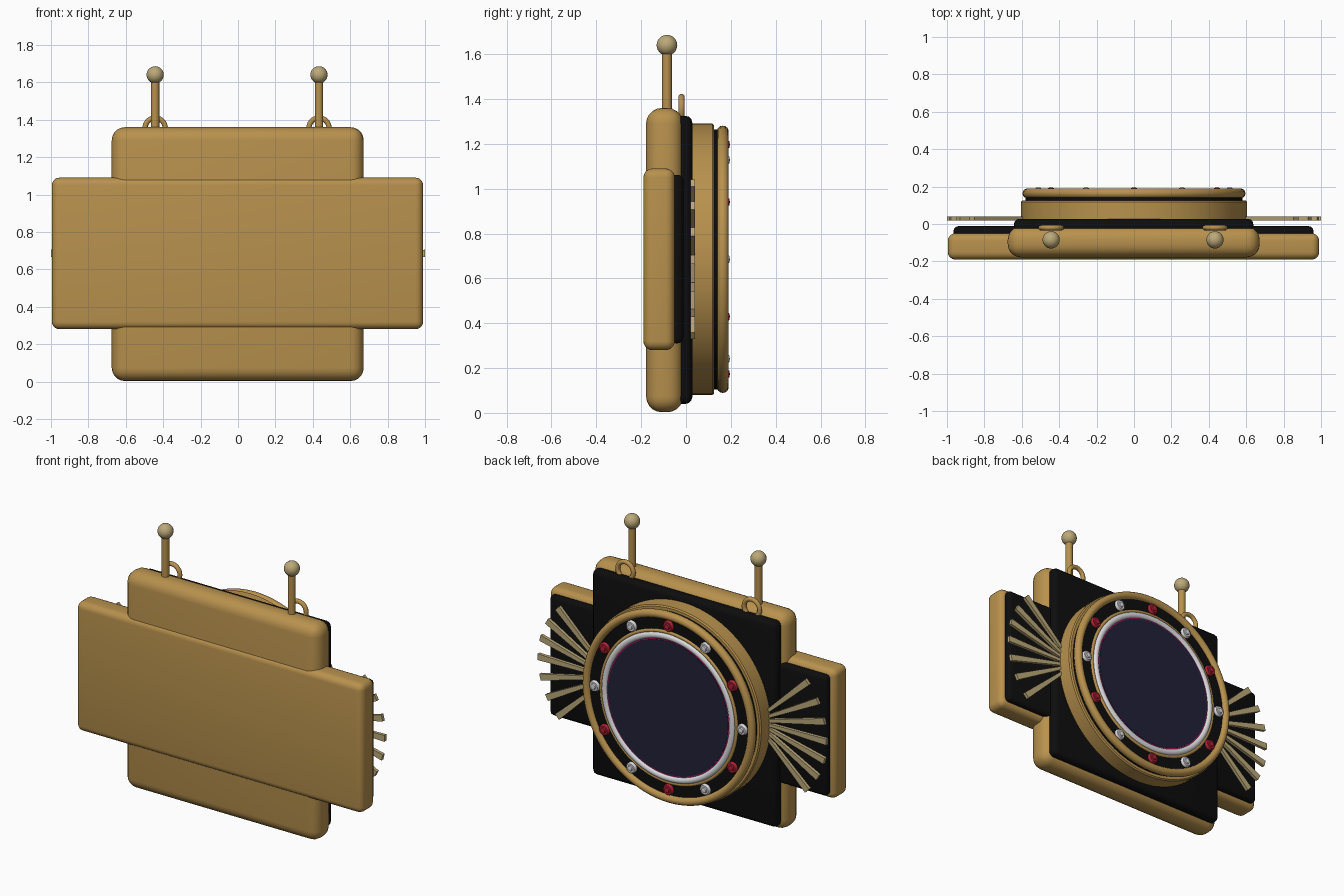
import bpy, bmesh, math
from mathutils import Matrix, Vector

if "Cube" in bpy.data.objects:
    bpy.data.objects.remove(bpy.data.objects["Cube"])

CZ = 0.685  # height of the dial centre


def mat(name, r, g, b):
    m = bpy.data.materials.new(name)
    m.diffuse_color = (r, g, b, 1)
    m.use_nodes = True
    m.node_tree.nodes["Principled BSDF"].inputs["Base Color"].default_value = m.diffuse_color
    return m


GOLD = mat("gold", 0.48, 0.285, 0.075)
PALE = mat("pale_gold", 0.50, 0.395, 0.19)
BLACK = mat("black", 0.004, 0.004, 0.004)
NAVY = mat("dark_navy", 0.015, 0.015, 0.04)
WHITE = mat("silver_white", 0.72, 0.72, 0.75)
RED = mat("red", 0.45, 0.015, 0.035)
PINK = mat("magenta", 0.45, 0.01, 0.14)


def finish(bm, name, material, smooth=True):
    bmesh.ops.recalc_face_normals(bm, faces=bm.faces)
    me = bpy.data.meshes.new(name)
    bm.to_mesh(me)
    bm.free()
    me.materials.append(material)
    ob = bpy.data.objects.new(name, me)
    bpy.context.collection.objects.link(ob)
    if smooth:
        bpy.ops.object.select_all(action='DESELECT')
        ob.select_set(True)
        bpy.context.view_layer.objects.active = ob
        bpy.ops.object.shade_smooth_by_angle(angle=math.radians(40))
    return ob


def slab(name, lo, hi, bevel, material, segments=5):
    """Rounded box between two corners."""
    bm = bmesh.new()
    size = [b - a for a, b in zip(lo, hi)]
    mid = [(a + b) / 2 for a, b in zip(lo, hi)]
    bmesh.ops.create_cube(bm, size=1, matrix=Matrix.Translation(mid) @ Matrix.Diagonal((*size, 1)))
    bmesh.ops.bevel(bm, geom=bm.edges[:], offset=bevel, segments=segments, profile=0.5, affect='EDGES')
    return finish(bm, name, material)


def lathe(name, profile, material, centre=(0, 0, CZ), steps=96, closed=True):
    """Revolve (radius, y) points around the y axis."""
    bm = bmesh.new()
    vs = [bm.verts.new((r, y, 0)) for r, y in profile]
    for a, b in zip(vs, vs[1:]):
        bm.edges.new((a, b))
    if closed:
        bm.edges.new((vs[-1], vs[0]))
    bmesh.ops.spin(bm, geom=bm.verts[:] + bm.edges[:], cent=(0, 0, 0), axis=(0, 1, 0),
                   angle=math.tau, steps=steps, use_duplicate=False)
    bmesh.ops.remove_doubles(bm, verts=bm.verts, dist=1e-5)
    bmesh.ops.translate(bm, verts=bm.verts, vec=centre)
    return finish(bm, name, material)


def oval(r, y, dr, dy, n=14):
    return [(r + dr * math.cos(math.tau * i / n), y + dy * math.sin(math.tau * i / n)) for i in range(n)]


# Body slabs and their black backing plates
slab("wide_body", (-0.995, -0.19, 0.28), (0.99, -0.05, 1.09), 0.04, GOLD)
slab("main_body", (-0.675, -0.178, 0.003), (0.672, -0.013, 1.36), 0.07, GOLD)
slab("wide_black_plate", (-0.965, -0.07, 0.31), (0.96, -0.012, 1.062), 0.025, BLACK, 3)
slab("main_black_plate", (-0.642, -0.05, 0.04), (0.638, 0.028, 1.325), 0.03, BLACK, 3)

# Drum and rim of the dial
lathe("drum", [(0, 0.01), (0.605, 0.01), (0.605, 0.118), (0.598, 0.126), (0, 0.126)], GOLD, closed=False)
lathe("drum_gap", [(0, 0.12), (0.58, 0.12), (0.58, 0.15), (0, 0.15)], BLACK, closed=False)
lathe("rim", oval(0.571, 0.164, 0.025, 0.026), GOLD)

# Dial face, glass and its rings
lathe("dial_face", [(0, 0.14), (0.565, 0.14), (0.565, 0.168), (0, 0.168)], BLACK, closed=False)
lathe("inner_gold_ring", oval(0.468, 0.168, 0.011, 0.01, 10), GOLD)
lathe("silver_ring", oval(0.442, 0.17, 0.02, 0.018), WHITE)
lathe("magenta_ring", [(0.40, 0.165), (0.425, 0.165), (0.425, 0.176), (0.40, 0.176)], PINK)
lathe("glass", [(0, 0.16), (0.417, 0.16), (0.417, 0.178), (0, 0.178)], NAVY, closed=False)

# Twelve gems alternating white and red
for i in range(12):
    a = math.tau * i / 12
    c = (0.512 * math.cos(a), 0, CZ + 0.512 * math.sin(a))
    lathe(f"gem_{i + 1}", [(0, 0.16), (0.034, 0.16), (0.034, 0.178), (0.028, 0.186), (0.018, 0.186),
                           (0.015, 0.193), (0, 0.196)], RED if i % 2 else WHITE, c, 20, False)

# Fans of flat rays on both sides
for side, label in ((-1, "left"), (1, "right")):
    bm = bmesh.new()
    for k in range(-3, 4):
        a = math.radians(14.3 * k)
        d = Vector((side * math.cos(a), 0, math.sin(a)))
        n = Vector((-d.z, 0, d.x))
        base = Vector((side * 0.5, 0.02, CZ))
        quad = [base + d * r + n * w for r, w in ((0.08, -0.009), (0.5, -0.02), (0.5, 0.02), (0.08, 0.009))]
        f = bm.faces.new([bm.verts.new(p) for p in quad])
        ext = bmesh.ops.extrude_face_region(bm, geom=[f], use_keep_orig=True)
        bmesh.ops.translate(bm, vec=(0, 0.02, 0),
                            verts=[v for v in ext["geom"] if isinstance(v, bmesh.types.BMVert)])
    finish(bm, f"{label}_fan", PALE, False)

# Antennas with ball tips, and hanging loops behind them
for x, label in ((-0.443, "left"), (0.433, "right")):
    bm = bmesh.new()
    bmesh.ops.create_cone(bm, cap_ends=True, segments=24, radius1=0.022, radius2=0.022, depth=0.32,
                          matrix=Matrix.Translation((x, -0.085, 1.46)))
    finish(bm, f"{label}_antenna_stem", GOLD)
    bm = bmesh.new()
    bmesh.ops.create_uvsphere(bm, u_segments=32, v_segments=16, radius=0.046,
                              matrix=Matrix.Translation((x, -0.085, 1.64)))
    finish(bm, f"{label}_antenna_ball", PALE)
    lathe(f"{label}_loop", oval(0.054, -0.02, 0.014, 0.014, 12), GOLD, (x, 0, 1.355), 40)
